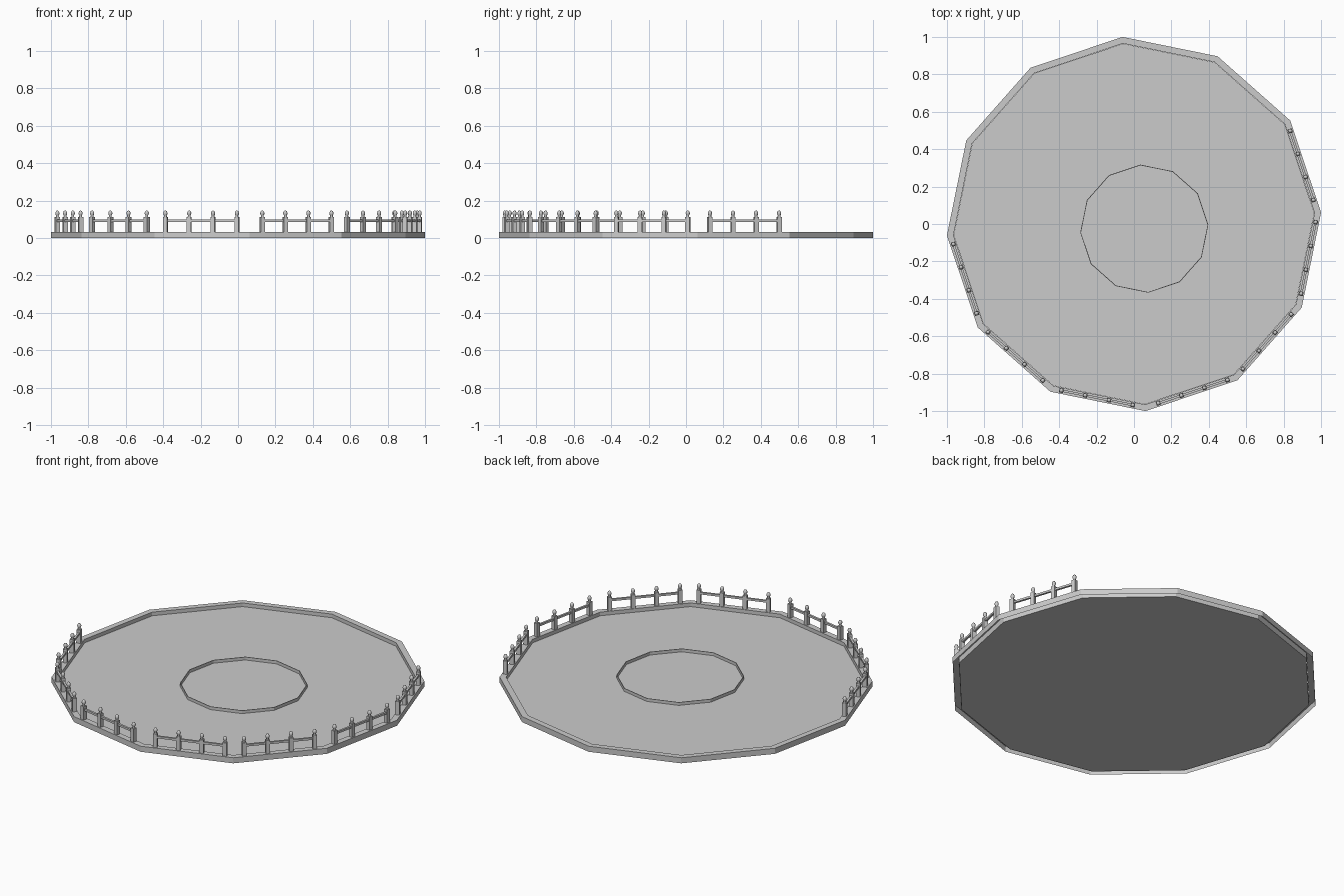
import bpy, bmesh, math
from mathutils import Matrix, Vector

cube = bpy.data.objects.get("Cube")
if cube:
    bpy.data.objects.remove(cube, do_unlink=True)

# One plain stone colour for everything
stone = bpy.data.materials.new("stone_grey")
stone.use_nodes = True
GREY = (0.6, 0.6, 0.6, 1)
stone.diffuse_color = GREY
stone.node_tree.nodes["Principled BSDF"].inputs["Base Color"].default_value = GREY

SIDES = 12
TURN = math.radians(3.5)
RADIUS = 1.002
RIM_TOP = 0.033


def lathe(bm, profile, sides, turn=0.0, centre=(0, 0, 0), closed=False, smooth=False):
    """Sweep (radius, height) points round the z axis."""
    rings = []
    for i in range(sides):
        a = turn + math.tau * i / sides
        rings.append([bm.verts.new(Vector(centre) + Vector((r * math.cos(a), r * math.sin(a), z)))
                      for r, z in profile])
    n = len(profile)
    for i in range(sides):
        here, nxt = rings[i], rings[(i + 1) % sides]
        for j in range(n if closed else n - 1):
            k = (j + 1) % n
            bm.faces.new((here[j], here[k], nxt[k], nxt[j])).smooth = smooth


def finish(bm, name):
    bmesh.ops.remove_doubles(bm, verts=bm.verts, dist=1e-5)
    mesh = bpy.data.meshes.new(name)
    bm.to_mesh(mesh)
    bm.free()
    mesh.materials.append(stone)
    obj = bpy.data.objects.new(name, mesh)
    bpy.context.collection.objects.link(obj)
    return obj


# Raised rim, open underneath
bm = bmesh.new()
inner = RADIUS - 0.035
lathe(bm, [(inner, 0), (inner, RIM_TOP), (RADIUS, RIM_TOP), (RADIUS, 0)], SIDES, TURN)
finish(bm, "platform_rim")

# Floor slab, set below the rim
FLOOR = 0.012
bm = bmesh.new()
lathe(bm, [(0, FLOOR), (inner - 0.001, FLOOR), (inner - 0.001, 0), (0, 0)], SIDES, TURN)
finish(bm, "floor")

# Thin hoop, slightly off centre
bm = bmesh.new()
hoop = 0.343
lathe(bm, [(hoop - 0.004, 0.001), (hoop - 0.004, 0.03), (hoop, 0.03), (hoop, 0.001)],
      SIDES, TURN, centre=(0.055, -0.025, 0), closed=True)
finish(bm, "centre_hoop")

# Fence: four posts and one rail on each of seven sides
APOTHEM = 0.95
GAP = 0.13
BODY_TOP = 0.112
HALF = 0.0115
shifts = [0.012, 0.008, 0.0, 0.014, -0.008, -0.006, -0.009]
posts, knobs, rails = bmesh.new(), bmesh.new(), bmesh.new()
knob_profile = [(0, 0.147), (0.007, 0.144), (0.0115, 0.134), (0.0105, 0.126),
                (0.007, 0.12), (0.008, BODY_TOP)]
for side, shift in enumerate(shifts):
    angle = TURN + math.tau * (0.5 - side) / SIDES
    out = Vector((math.cos(angle), math.sin(angle), 0))
    along = Vector((-out.y, out.x, 0))
    middle = out * APOTHEM + along * shift
    for step in (-1.5, -0.5, 0.5, 1.5):
        spot = middle + along * GAP * step
        corner = HALF * math.sqrt(2)
        lathe(posts, [(0, BODY_TOP), (corner, BODY_TOP), (corner, RIM_TOP), (0, RIM_TOP)],
              4, angle + math.pi / 4, spot)
        lathe(knobs, knob_profile, 10, angle, spot, smooth=True)
    place = (Matrix.Translation(middle + Vector((0, 0, 0.092)))
             @ Matrix.Rotation(angle, 4, "Z")
             @ Matrix.Diagonal((0.012, 3 * GAP, 0.012, 1)))
    bmesh.ops.create_cube(rails, size=1, matrix=place)
finish(posts, "fence_posts")
finish(knobs, "fence_post_knobs")
finish(rails, "fence_rails")
